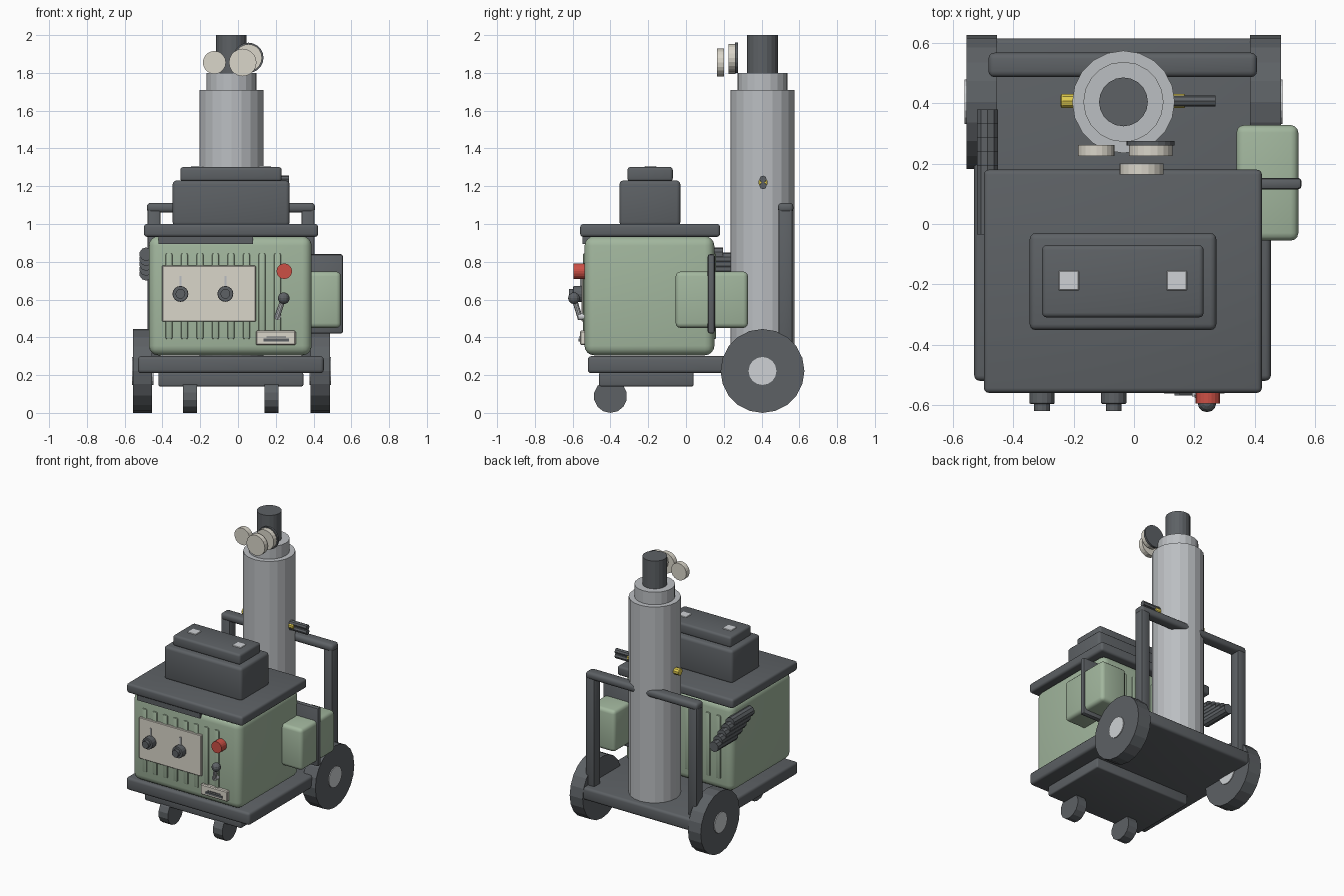
import bpy, bmesh, math
from mathutils import Vector, Matrix

if "Cube" in bpy.data.objects:
    bpy.data.objects.remove(bpy.data.objects["Cube"])


def material(name, rgb):
    m = bpy.data.materials.new(name)
    m.diffuse_color = (*rgb, 1)
    m.use_nodes = True
    m.node_tree.nodes["Principled BSDF"].inputs["Base Color"].default_value = m.diffuse_color
    return m


DARK = material("dark_grey", (0.11, 0.12, 0.13))
GREEN = material("pale_green", (0.36, 0.47, 0.34))
STEEL = material("steel", (0.50, 0.52, 0.54))
SILVER = material("silver", (0.62, 0.64, 0.66))
CREAM = material("cream", (0.70, 0.67, 0.59))
RED = material("red", (0.60, 0.08, 0.06))
YELLOW = material("yellow", (0.75, 0.60, 0.08))


def finish(name, bm, mat, smooth=False):
    bmesh.ops.recalc_face_normals(bm, faces=bm.faces)
    me = bpy.data.meshes.new(name)
    bm.to_mesh(me)
    bm.free()
    me.materials.append(mat)
    ob = bpy.data.objects.new(name, me)
    bpy.context.collection.objects.link(ob)
    if smooth:
        bpy.ops.object.select_all(action='DESELECT')
        ob.select_set(True)
        bpy.context.view_layer.objects.active = ob
        bpy.ops.object.shade_smooth_by_angle(angle=math.radians(35))
    return ob


def box(name, x, y, z, mat, bevel=0.0, seg=3):
    """Box from (min, max) pairs with rounded edges."""
    bm = bmesh.new()
    size = [b - a for a, b in (x, y, z)]
    mid = [(a + b) / 2 for a, b in (x, y, z)]
    bmesh.ops.create_cube(bm, size=1, matrix=Matrix.Translation(mid) @ Matrix.Diagonal((*size, 1)))
    if bevel:
        bmesh.ops.bevel(bm, geom=bm.edges[:], offset=bevel, segments=seg, profile=0.5, affect='EDGES')
    return finish(name, bm, mat, bevel > 0)


def rod(name, a, b, r, mat, sides=16, bevel=0.0):
    """Flat-sided cylinder between two points."""
    a, b = Vector(a), Vector(b)
    d = b - a
    bm = bmesh.new()
    m = Matrix.Translation((a + b) / 2) @ d.to_track_quat('Z', 'Y').to_matrix().to_4x4()
    bmesh.ops.create_cone(bm, cap_ends=True, segments=sides, radius1=r, radius2=r, depth=d.length, matrix=m)
    if bevel:
        rims = [e for e in bm.edges if any(len(f.verts) > 4 for f in e.link_faces)]
        bmesh.ops.bevel(bm, geom=rims, offset=bevel, segments=2, profile=0.5, affect='EDGES')
    return finish(name, bm, mat)


# Trolley base and under-tray
box("base_plate", (-0.53, 0.454), (-0.52, 0.615), (0.21, 0.30), DARK, 0.018)
box("under_tray", (-0.422, 0.346), (-0.46, 0.04), (0.14, 0.215), DARK, 0.01)

# Rear wheels with hubs
for side, x0, x1 in (("left", -0.556, -0.454), ("right", 0.384, 0.487)):
    rod(side + "_wheel", (x0, 0.405, 0.222), (x1, 0.405, 0.222), 0.222, DARK, 20)
    rod(side + "_wheel_hub", (x0 - 0.006, 0.405, 0.222), (x1 + 0.006, 0.405, 0.222), 0.074, SILVER, 16)

# Front casters with brackets
for side, x in (("left", -0.255), ("right", 0.178)):
    rod(side + "_caster", (x - 0.037, -0.40, 0.088), (x + 0.037, -0.40, 0.088), 0.088, DARK, 14)
    box(side + "_caster_bracket", (x - 0.052, x + 0.052), (-0.455, -0.345), (0.155, 0.22), DARK, 0.008, 2)

# Push handle
for side, x0 in (("left", -0.48), ("right", 0.335)):
    box(side + "_handle_post", (x0, x0 + 0.07), (0.49, 0.565), (0.28, 1.10), DARK, 0.012, 2)
box("handle_bar", (-0.483, 0.408), (0.487, 0.568), (1.06, 1.112), DARK, 0.02)

# Cabinet with lid and stacked top boxes
box("cabinet", (-0.472, 0.39), (-0.537, 0.15), (0.305, 0.935), GREEN, 0.05, 4)
box("lid", (-0.498, 0.424), (-0.56, 0.18), (0.932, 1.0), DARK, 0.016)
box("head_box", (-0.346, 0.273), (-0.352, -0.03), (0.99, 1.23), DARK, 0.02)
box("head_cap", (-0.305, 0.231), (-0.31, -0.07), (1.225, 1.302), DARK, 0.016)
for side, x in (("left", -0.216), ("right", 0.142)):
    box(side + "_cap_stud", (x - 0.034, x + 0.034), (-0.221, -0.155), (1.28, 1.306), SILVER, 0.003, 1)

# Louvre ribs, front and back
for i in range(8):
    x = -0.365 + 0.082 * i
    for end, y0, y1 in (("front", -0.546, -0.52), ("back", 0.135, 0.159)):
        box(f"{end}_louvre_{i + 1}", (x - 0.018, x + 0.018), (y0, y1), (0.39, 0.845), GREEN, 0.008, 2)

# Control panel and dark strip
box("control_panel", (-0.402, 0.094), (-0.553, -0.53), (0.483, 0.78), CREAM, 0.004, 1)
box("front_strip", (-0.422, 0.08), (-0.548, -0.48), (0.895, 0.936), DARK)

# Dial knobs with pointers
for side, x in (("left", -0.305), ("right", -0.067)):
    rod(side + "_knob", (x, -0.54, 0.63), (x, -0.597, 0.63), 0.042, DARK, 16, 0.005)
    rod(side + "_knob_cap", (x, -0.59, 0.63), (x, -0.62, 0.63), 0.026, DARK, 12)
    box(side + "_knob_pointer", (x - 0.005, x + 0.005), (-0.56, -0.55), (0.66, 0.725), STEEL)

# Stop button, lever and slot plate
rod("stop_button", (0.245, -0.53, 0.75), (0.245, -0.595, 0.75), 0.041, RED, 20)
rod("lever_pivot", (0.21, -0.53, 0.51), (0.21, -0.572, 0.51), 0.018, SILVER, 12)
rod("lever_arm", (0.205, -0.56, 0.50), (0.24, -0.592, 0.605), 0.014, SILVER, 10)
bm = bmesh.new()
bmesh.ops.create_uvsphere(bm, u_segments=12, v_segments=8, radius=0.031,
                          matrix=Matrix.Translation((0.242, -0.593, 0.607)))
finish("lever_ball", bm, DARK)
box("slot_plate", (0.094, 0.306), (-0.562, -0.53), (0.36, 0.435), CREAM, 0.006, 1)
box("slot", (0.135, 0.27), (-0.568, -0.55), (0.378, 0.393), DARK)
box("slot_lip", (0.15, 0.255), (-0.566, -0.55), (0.398, 0.404), DARK)

# Side feeder box and its bracket
box("side_box", (0.34, 0.545), (-0.055, 0.328), (0.45, 0.748), GREEN, 0.025)
box("side_bracket", (0.33, 0.556), (0.115, 0.153), (0.42, 0.84), DARK, 0.012, 2)

# Staggered cable bundle on the left side
for i in range(5):
    y, z = -0.035 + 0.046 * i, 0.84 - 0.026 * i
    rod(f"cable_{i + 1}", (-0.486, y, z), (-0.486, y + 0.23, z), 0.036, DARK, 10)

# Gas cylinder, shoulder and valve cap
C = (-0.035, 0.405)
for name, r, z0, z1, mat in (("gas_cylinder", 0.17, 0.29, 1.71, STEEL),
                             ("cylinder_shoulder", 0.133, 1.70, 1.80, STEEL),
                             ("cylinder_cap", 0.081, 1.79, 2.0, DARK)):
    rod(name, (*C, z0), (*C, z1), r, mat, 20)

# Yellow strap and hose stubs
rod("strap_bar", (-0.243, 0.408, 1.22), (0.17, 0.408, 1.22), 0.025, YELLOW, 10, 0.006)
for i, z in enumerate((1.237, 1.203)):
    rod(f"hose_stub_{i + 1}", (0.10, 0.408, z), (0.27, 0.408, z), 0.019, DARK, 8)

# Pressure gauges
for name, x, y0, y1, z, r, mat in (("left_gauge", -0.125, 0.225, 0.262, 1.855, 0.061, CREAM),
                                   ("right_gauge", 0.055, 0.225, 0.262, 1.88, 0.072, CREAM),
                                   ("right_gauge_back", 0.055, 0.26, 0.275, 1.88, 0.08, DARK),
                                   ("front_gauge", 0.025, 0.165, 0.2, 1.855, 0.073, CREAM)):
    rod(name, (x, y0, z), (x, y1, z), r, mat, 20)
